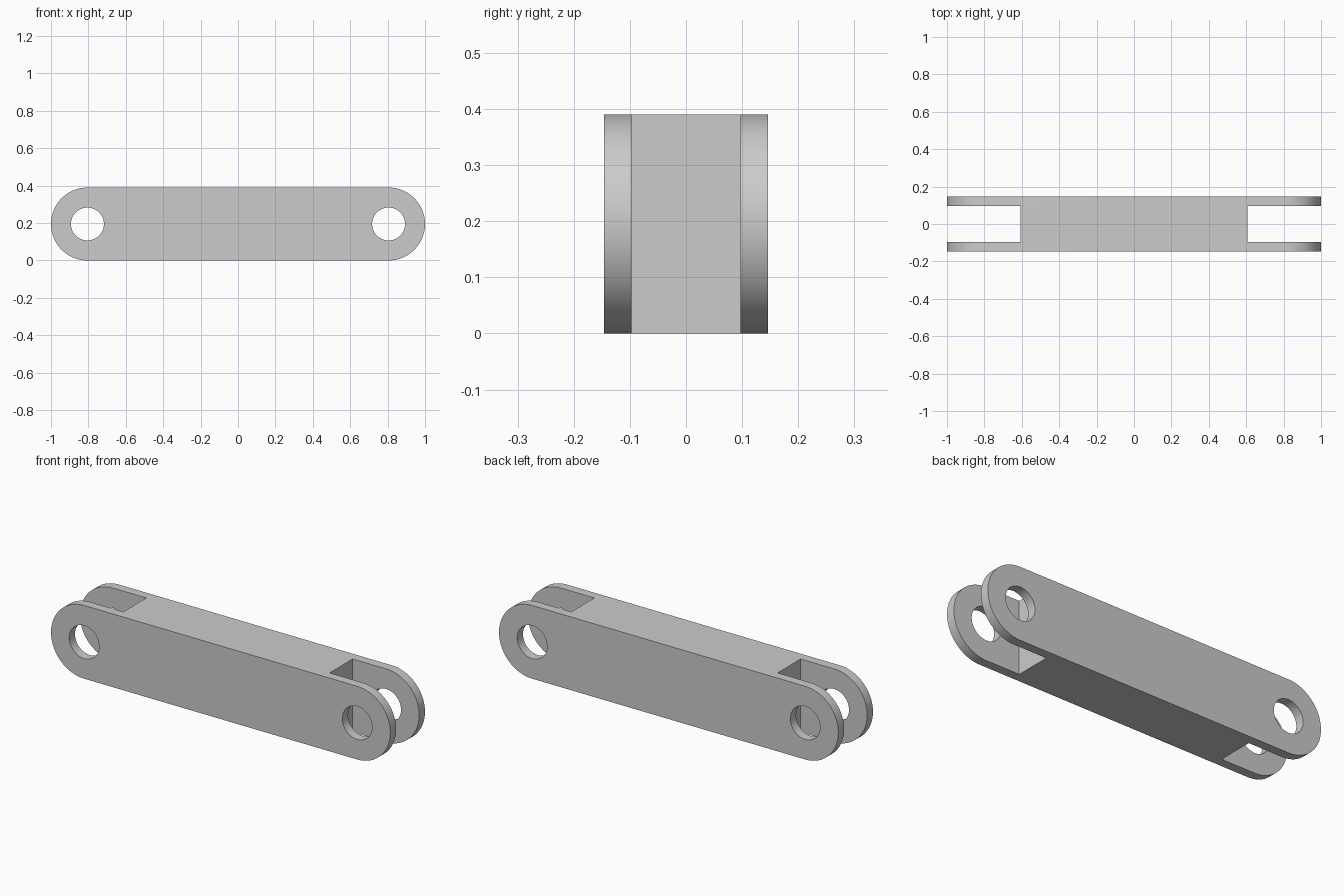
import bpy
import bmesh
from math import pi, sin, cos, radians
from mathutils import Matrix

R = 0.195          # end radius, half the height
PIVOT = 1 - R      # pin hole centre from the middle
HALF_W = 0.146     # half thickness of the whole link
SLOT = 0.097       # half width of the fork slot
SLOT_X = 0.608     # where the solid middle ends
HOLE_R = 0.088
SEGS = 48

cube = bpy.data.objects.get("Cube")
if cube:
    bpy.data.objects.remove(cube, do_unlink=True)

grey = bpy.data.materials.new("plain grey")
grey.use_nodes = True
colour = (0.6, 0.6, 0.6, 1)
grey.diffuse_color = colour
grey.node_tree.nodes["Principled BSDF"].inputs["Base Color"].default_value = colour


def make_object(name, bm):
    bmesh.ops.recalc_face_normals(bm, faces=bm.faces)
    mesh = bpy.data.meshes.new(name)
    bm.to_mesh(mesh)
    bm.free()
    mesh.materials.append(grey)
    obj = bpy.data.objects.new(name, mesh)
    bpy.context.collection.objects.link(obj)
    return obj


def cut(target, cutter):
    cutter.hide_render = True
    mod = target.modifiers.new("cut", 'BOOLEAN')
    mod.operation = 'DIFFERENCE'
    mod.solver = 'EXACT'
    mod.object = cutter
    bpy.context.view_layer.objects.active = target
    bpy.ops.object.modifier_apply(modifier=mod.name)
    bpy.data.objects.remove(cutter, do_unlink=True)


# Bar with rounded ends, extruded through its thickness
bm = bmesh.new()
outline = []
for side in (1, -1):
    for i in range(SEGS + 1):
        a = -pi / 2 + pi * i / SEGS
        outline.append(bm.verts.new((side * (PIVOT + R * cos(a)), -HALF_W,
                                     R + side * R * sin(a))))
face = bm.faces.new(outline)
ext = bmesh.ops.extrude_face_region(bm, geom=[face])
bmesh.ops.translate(bm, vec=(0, 2 * HALF_W, 0),
                    verts=[v for v in ext["geom"] if isinstance(v, bmesh.types.BMVert)])
link_bar = make_object("link_bar", bm)

for side in (1, -1):
    # Fork slot
    bm = bmesh.new()
    bmesh.ops.create_cube(bm, size=1, matrix=Matrix.Translation((side * (SLOT_X + 0.5), 0, R))
                          @ Matrix.Diagonal((1, 2 * SLOT, 1, 1)))
    cut(link_bar, make_object("slot_cutter", bm))
    # Pin hole through both fork arms
    bm = bmesh.new()
    bmesh.ops.create_cone(bm, cap_ends=True, segments=64, radius1=HOLE_R, radius2=HOLE_R, depth=1,
                          matrix=Matrix.Translation((side * PIVOT, 0, R))
                          @ Matrix.Rotation(pi / 2, 4, 'X'))
    cut(link_bar, make_object("hole_cutter", bm))

# Smooth curved rims, crisp edges
bpy.ops.object.select_all(action='DESELECT')
link_bar.select_set(True)
bpy.context.view_layer.objects.active = link_bar
bpy.ops.object.shade_smooth_by_angle(angle=radians(30))
